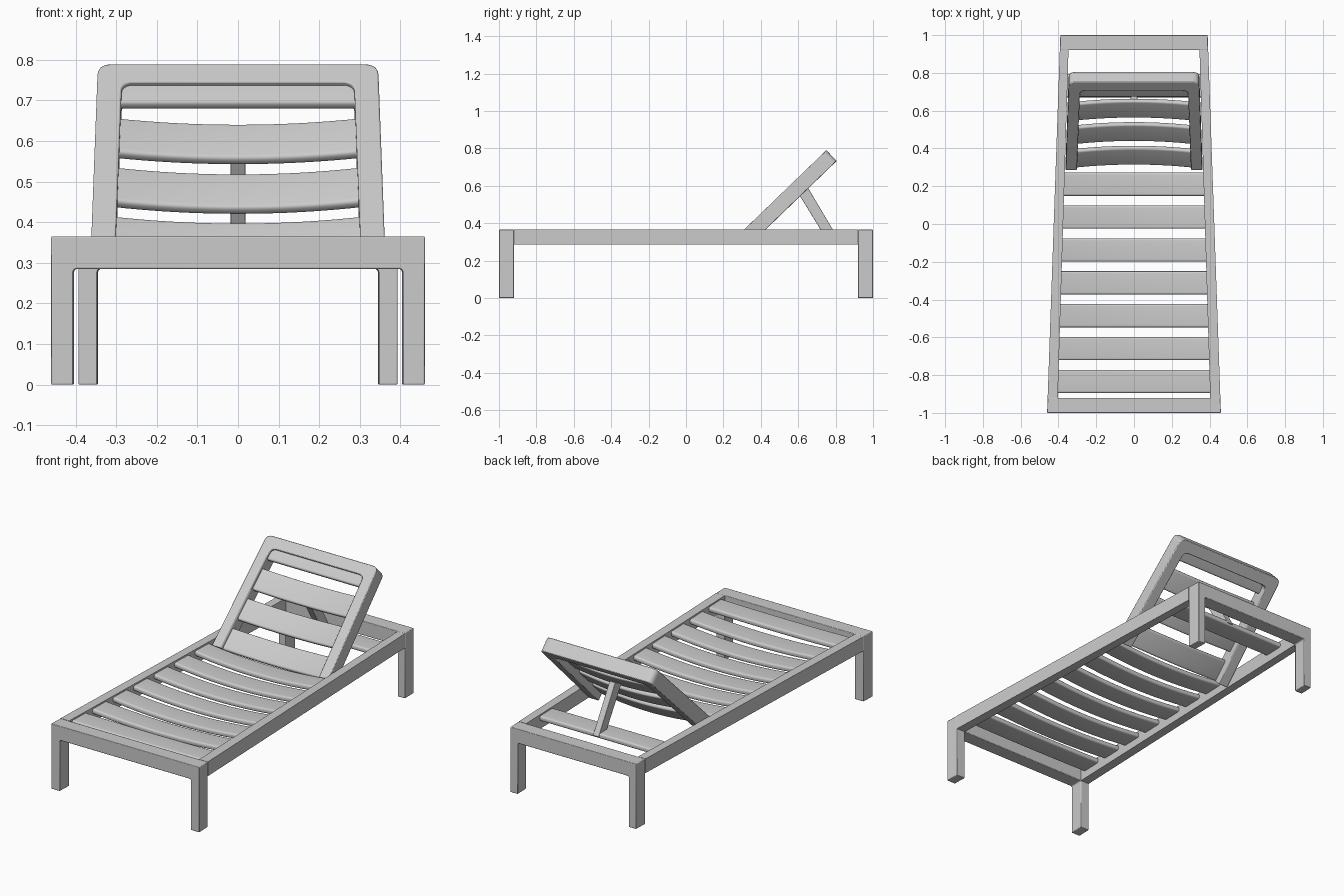
import bpy, bmesh, math
from mathutils import Matrix, Vector

if "Cube" in bpy.data.objects:
    bpy.data.objects.remove(bpy.data.objects["Cube"])


def half(y):
    """Half width of the tapering bed at a given y."""
    return 0.425 - 0.035 * y


def fillet(points, steps=5):
    """Round polygon corners; each point is (x, y, radius)."""
    out, n = [], len(points)
    for i, (x, y, r) in enumerate(points):
        p = Vector((x, y))
        if r == 0:
            out.append(p)
            continue
        a = p + (Vector(points[i - 1][:2]) - p).normalized() * r
        b = p + (Vector(points[(i + 1) % n][:2]) - p).normalized() * r
        for k in range(steps + 1):
            t = k / steps
            out.append(a * (1 - t) ** 2 + p * (2 * t * (1 - t)) + b * t * t)
    return out


def loft(name, rings, bevel=0.0, matrix=None):
    """Join equal point rings into a capped solid."""
    bm = bmesh.new()
    vs = [[bm.verts.new(p) for p in ring] for ring in rings]
    n = len(vs[0])
    for r0, r1 in zip(vs, vs[1:]):
        for i in range(n):
            j = (i + 1) % n
            bm.faces.new((r0[i], r0[j], r1[j], r1[i]))
    bm.faces.new(vs[0][::-1])
    bm.faces.new(vs[-1])
    bmesh.ops.recalc_face_normals(bm, faces=bm.faces)
    mesh = bpy.data.meshes.new(name)
    bm.to_mesh(mesh)
    bm.free()
    ob = bpy.data.objects.new(name, mesh)
    bpy.context.collection.objects.link(ob)
    if matrix:
        ob.matrix_world = matrix
    if bevel:
        mod = ob.modifiers.new("Bevel", "BEVEL")
        mod.width, mod.segments, mod.limit_method = bevel, 2, "ANGLE"
    bpy.ops.object.select_all(action="DESELECT")
    bpy.context.view_layer.objects.active = ob
    ob.select_set(True)
    bpy.ops.object.shade_smooth_by_angle(angle=math.radians(35))
    return ob


def slat(name, v0, width_at, top, sag, matrix=None):
    """Rounded plank across x, dipping in the middle."""
    v1, low, r = v0 + 0.123, top - 0.028, 0.012
    section = fillet([(v0, low, r), (v1, low, r), (v1, top, r), (v0, top, r)])
    rings = []
    for k in range(17):
        t = k / 8 - 1
        rings.append([(t * width_at(p.x), p.x, p.y - sag * (1 - t * t)) for p in section])
    return loft(name, rings, matrix=matrix)


# End frames: top rail and two legs in one arch
T, Z0, Z1 = 0.883, 0.285, 0.365
for name, y0, y1 in (("front_leg_frame", -1.0, -0.92), ("rear_leg_frame", 0.92, 1.0)):
    w = half(y0)
    arch = fillet([(-w, 0, 0), (-w, Z1, 0), (w, Z1, 0), (w, 0, 0),
                   (w * T, 0, 0), (w * T, Z0, 0.01), (-w * T, Z0, 0.01), (-w * T, 0, 0)])
    loft(name, [[(p.x * half(y) / w, y, p.y) for p in arch] for y in (y0, y1)], bevel=0.003)

# Long side rails
for side, s in (("left", -1), ("right", 1)):
    loft(side + "_side_rail",
         [[(s * half(y) * t, y, z) for t, z in ((T, Z0), (1, Z0), (1, Z1), (T, Z1))]
          for y in (-0.92, 0.92)])

# Seat slats, plus the flat rear slat carrying the prop
for i, sag in enumerate((0.004, 0.018, 0.024, 0.024, 0.024, 0.024, 0.024)):
    slat(f"seat_slat_{i + 1}", -0.895 + 0.174 * i, lambda y: half(y) * 0.9, 0.357, sag)
slat("prop_slat", 0.671, lambda y: half(y) * 0.9, 0.357, 0)

# Tilted backrest: local y runs up the slope, local z is its front normal
tilt = Matrix.Translation((0, 0.31, 0.365)) @ Matrix.Rotation(math.radians(44), 4, "X")
B, E = -0.035, 0.612
hoop = fillet([(-0.362, B, 0), (-0.345, E, 0.035), (0.345, E, 0.035), (0.362, B, 0),
               (0.302, B, 0), (0.286, 0.548, 0.03), (-0.286, 0.548, 0.03), (-0.302, B, 0)])
loft("backrest_frame", [[(p.x, p.y, w) for p in hoop] for w in (-0.08, 0)],
     bevel=0.004, matrix=tilt)
for i, sag in enumerate((0.024, 0.024, 0.022, 0)):
    slat(f"backrest_slat_{i + 1}", -0.034 + 0.174 * i,
         lambda u: 0.315 - 0.026 * u, -0.012, sag, tilt)

# Prop strut behind the backrest
strut = [(0.735, 0.34), (0.80, 0.34), (0.652, 0.59), (0.597, 0.565)]
loft("prop_strut", [[(x, y, z) for y, z in strut] for x in (-0.018, 0.018)], bevel=0.002)
